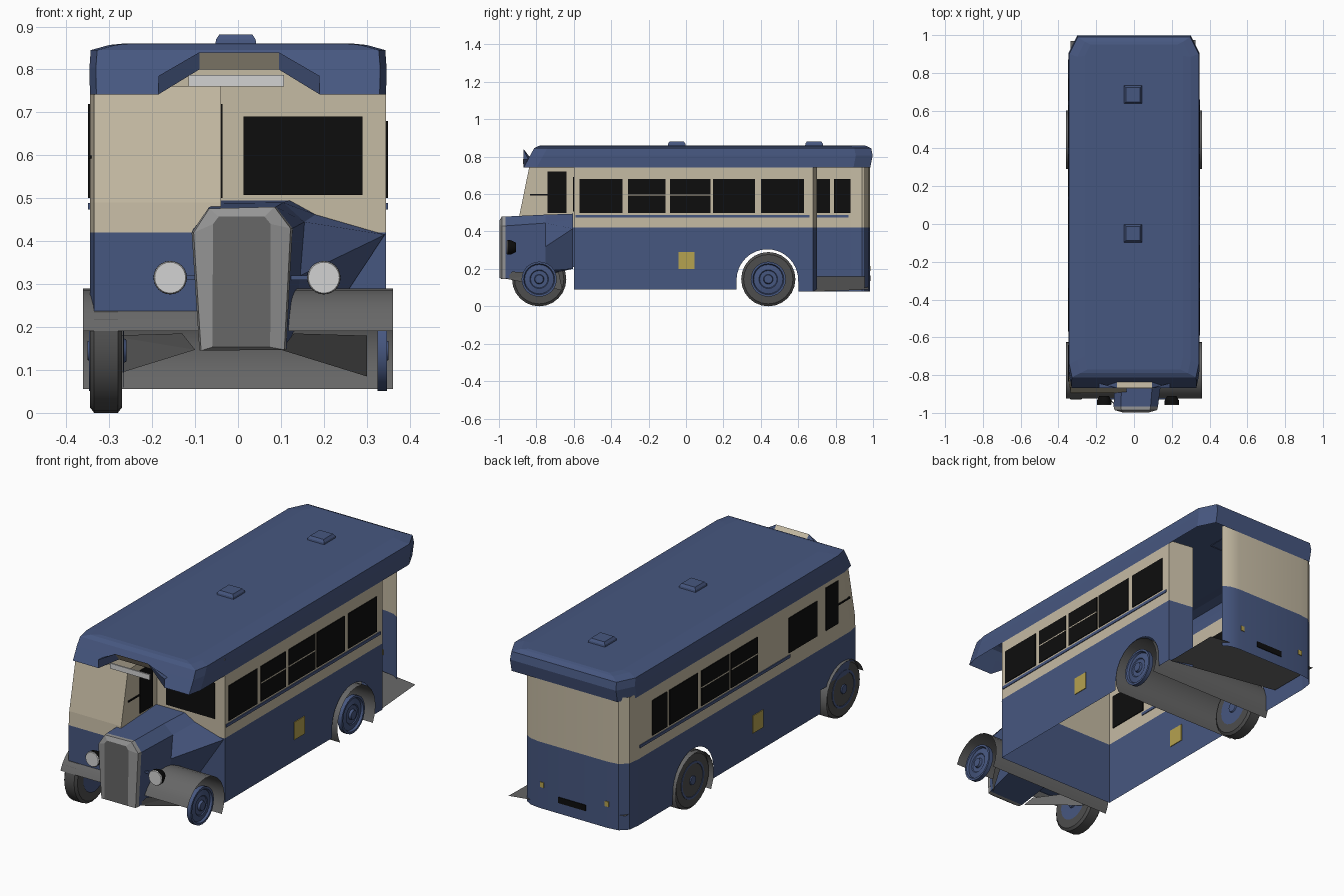
import bpy, bmesh, math

if "Cube" in bpy.data.objects:
    bpy.data.objects.remove(bpy.data.objects["Cube"])

def mat(name, r, g, b):
    m = bpy.data.materials.new(name)
    m.diffuse_color = (r, g, b, 1)
    m.use_nodes = True
    m.node_tree.nodes["Principled BSDF"].inputs["Base Color"].default_value = m.diffuse_color
    return m

BLUE = mat("blue", 0.062, 0.095, 0.215)
CREAM = mat("cream", 0.56, 0.495, 0.37)
GREY = mat("grey", 0.135, 0.135, 0.135)
TYRE = mat("dark_grey", 0.075, 0.075, 0.075)
SILVER = mat("silver", 0.30, 0.30, 0.30)
WHITE = mat("white", 0.65, 0.65, 0.65)
BLACK = mat("black", 0.004, 0.004, 0.004)
YELLOW = mat("yellow", 0.46, 0.36, 0.08)

def mesh(name, verts, faces, mats, rule=None):
    me = bpy.data.meshes.new(name)
    me.from_pydata(verts, [], faces)
    ob = bpy.data.objects.new(name, me)
    bpy.context.collection.objects.link(ob)
    for m in mats:
        me.materials.append(m)
    bm = bmesh.new()
    bm.from_mesh(me)
    bmesh.ops.recalc_face_normals(bm, faces=bm.faces)
    bm.to_mesh(me)
    bm.free()
    if rule:
        for p in me.polygons:
            p.material_index = rule(p.center)
    return ob

def box(name, x, y, z, m):
    v = [(a, b, c) for a in x for b in y for c in z]
    f = [(0, 1, 3, 2), (4, 6, 7, 5), (0, 4, 5, 1), (2, 3, 7, 6), (0, 2, 6, 4), (1, 5, 7, 3)]
    return mesh(name, v, f, [m])

def loft(name, rings, mats, closed=True, caps=(False, False), rule=None):
    n = len(rings[0])
    v = [p for r in rings for p in r]
    f = [(k * n + i, k * n + (i + 1) % n, (k + 1) * n + (i + 1) % n, (k + 1) * n + i)
         for k in range(len(rings) - 1) for i in range(n if closed else n - 1)]
    if caps[0]:
        f.append(tuple(range(n)))
    if caps[1]:
        f.append(tuple(range((len(rings) - 1) * n, len(rings) * n)))
    return mesh(name, v, f, mats, rule)

def smooth(ob, angle=35):
    bpy.ops.object.select_all(action='DESELECT')
    ob.select_set(True)
    bpy.context.view_layer.objects.active = ob
    bpy.ops.object.shade_smooth_by_angle(angle=math.radians(angle))

def blue_below(c):
    return 0 if c.z < 0.42 else 1

# lower edge of the body sides, with the rear wheel arch opening
AY, AZ, AR = 0.435, 0.14, 0.165
def bottom(y):
    d = AR ** 2 - (y - AY) ** 2
    if d >= 0:
        return AZ + math.sqrt(d)
    return 0.09 if y < AY else 0.08

def wall(name, path, top=0.76):
    rows = [[(x, y, bottom(y)) for x, y in path],
            [(x, y, 0.42) for x, y in path], [(x, y, top) for x, y in path]]
    return loft(name, rows, [BLUE, CREAM], closed=False, rule=blue_below)

arch = [AY - AR - 0.001] + [AY - AR * math.cos(math.pi * i / 16) * 0.9999 for i in range(17)] + [AY + AR + 0.001]
wall("right_side", [(0.345, y) for y in [-0.6] + arch + [0.68]])
wall("entrance_partition", [(0.345, 0.68), (0.21, 0.70)])
wall("front_bulkhead", [(0.345, -0.6), (-0.345, -0.6)], 0.83)
wall("left_side", [(-0.345, y) for y in [-0.6] + arch + [0.88]])
rear = wall("rear_wall", [(-0.345, 0.88), (-0.337, 0.94), (-0.30, 0.975), (-0.24, 0.983),
                          (0.15, 0.983), (0.20, 0.975), (0.235, 0.955)])
smooth(rear)

# driver cab with a sloping front
cab_path = [(-0.345, -0.6), (-0.345, -0.84), (-0.335, -0.895), (-0.04, -0.895), (-0.04, -0.6)]
cab = [[(x, y + (s if y < -0.7 else 0), z) for x, y in cab_path]
       for z, s in ((0.21, 0), (0.42, 0), (0.49, 0.005), (0.76, 0.06))]
loft("driver_cab", cab, [BLUE, CREAM], closed=False, rule=blue_below)
box("cab_floor", (-0.335, -0.04), (-0.89, -0.6), (0.21, 0.215), BLUE)

# roof: stacked outlines, with a raised opening in the front edge
def outline(w, yf, yr, z, c, zm=None, ym=None):
    zm = z if zm is None else zm
    ym = yf if ym is None else ym
    return [(-w, yf + 0.07, z), (-w + 0.015, yf, z), (-0.185, yf, z), (-0.09, ym, zm),
            (0.095, ym, zm), (0.19, yf, z), (w - 0.015, yf, z), (w, yf + 0.07, z),
            (w, yr - c, z), (w - c * 0.5, yr, z), (-w + c * 0.5, yr, z), (-w, yr - c, z)]

loft("roof", [outline(0.345, -0.868, 0.985, 0.742, 0.09, 0.80, -0.837),
              outline(0.346, -0.834, 0.998, 0.805, 0.09),
              outline(0.343, -0.812, 0.99, 0.845, 0.09),
              outline(0.30, -0.79, 0.965, 0.857, 0.08),
              outline(0.26, -0.77, 0.95, 0.861, 0.06)], [BLUE], caps=(False, True))
for i, y in enumerate((-0.05, 0.685)):
    loft("roof_vent_%d" % i, [[(-0.005 + sx * w, y + sy * w, z) for sx, sy in ((-1, -1), (1, -1), (1, 1), (-1, 1))]
                              for w, z in ((0.048, 0.858), (0.046, 0.87), (0.038, 0.882))], [BLUE], caps=(False, True))

# destination board leaning out over the cab, with side wings
mesh("destination_board", [(-0.09, -0.837, 0.80), (0.095, -0.837, 0.80), (0.095, -0.868, 0.84), (-0.09, -0.868, 0.84)],
     [(0, 1, 2, 3)], [CREAM])
for s in (-1, 1):
    a, b = (-0.185, -0.09) if s < 0 else (0.19, 0.095)
    mesh("board_wing", [(a, -0.868, 0.742), (a, -0.868, 0.785), (b, -0.868, 0.84), (b, -0.837, 0.80), (a, -0.843, 0.785)],
         [(0, 1, 2, 3), (1, 2, 4)], [BLUE])
box("front_sign", (-0.115, 0.107), (-0.872, -0.864), (0.76, 0.787), WHITE)

# windows and other thin plates, seen from both faces of the wall
def side_plate(name, x, y0, y1, z0, z1, m, t=0.004):
    box(name, (x - t, x + t), (y0, y1), (z0, z1), m)

wins = [(-0.57, -0.34), (-0.31, -0.11), (-0.085, 0.13), (0.145, 0.37), (0.40, 0.63)]
for i, (a, b) in enumerate(wins):
    side_plate("right_window", 0.345, a, b, 0.50, 0.68, BLACK)
    if i != 1:
        side_plate("left_window", -0.345, a, b, 0.50, 0.68, BLACK)
    if i in (1, 2):
        side_plate("right_window_bar", 0.345, a, b, 0.592, 0.598, CREAM, 0.0048)
    if i in (2, 3):
        side_plate("left_window_bar", -0.345, a, b, 0.592, 0.598, CREAM, 0.0048)
side_plate("left_rear_window", -0.345, 0.65, 0.77, 0.50, 0.68, BLACK)
side_plate("inner_rear_window", -0.339, 0.79, 0.88, 0.50, 0.68, BLACK, 0.003)
side_plate("right_stripe", 0.345, -0.59, 0.66, 0.474, 0.489, BLUE)
side_plate("left_stripe", -0.345, -0.35, 0.87, 0.474, 0.489, BLUE)
side_plate("right_yellow_panel", 0.345, -0.04, 0.045, 0.20, 0.29, YELLOW)
side_plate("left_yellow_panel", -0.345, -0.13, -0.045, 0.20, 0.29, YELLOW)
for x in (-0.345, -0.04):
    side_plate("cab_door_window", x, -0.74, -0.64, 0.50, 0.72, BLACK)
    side_plate("cab_door_rail", x, -0.835, -0.74, 0.592, 0.60, BLACK)
box("bulkhead_window", (0.013, 0.29), (-0.604, -0.596), (0.507, 0.69), BLACK)
box("rear_number_plate", (-0.12, 0.035), (0.979, 0.987), (0.135, 0.165), BLACK)
for x in (-0.24, 0.128):
    box("rear_lamp", (x - 0.011, x + 0.011), (0.979, 0.987), (0.19, 0.216), YELLOW)

# sloping rear entrance platform
mesh("rear_platform", [(0.335, 0.68, 0.078), (0.325, 0.975, 0.09), (-0.335, 0.97, 0.16), (-0.335, 0.68, 0.16)],
     [(0, 1, 2, 3)], [GREY])

# bonnet flaring back to the bulkhead
def section(y, pts):
    return [(x, y, z) for x, z in pts]

bonnet = [
    section(-0.965, [(-0.09, 0.145), (-0.108, 0.42), (-0.07, 0.476), (0.088, 0.48), (0.127, 0.43), (0.12, 0.32), (0.112, 0.147)]),
    section(-0.75, [(-0.085, 0.17), (-0.10, 0.44), (-0.06, 0.488), (0.105, 0.49), (0.155, 0.445), (0.145, 0.32), (0.13, 0.19)]),
    section(-0.605, [(-0.08, 0.20), (-0.08, 0.46), (-0.04, 0.495), (0.12, 0.495), (0.18, 0.462), (0.342, 0.415), (0.20, 0.20)])]
loft("bonnet", bonnet, [BLUE])

# radiator shell and grille
shell_back = [(x, -0.965, z) for x, _, z in bonnet[0][:5] + bonnet[0][6:]]
shell_mid = [(0.01 + (x - 0.01) * 0.96, -0.985, z) for x, _, z in shell_back]
grille = [(-0.06, -0.998, 0.153), (-0.058, -0.998, 0.44), (-0.045, -0.998, 0.457),
          (0.062, -0.998, 0.457), (0.076, -0.998, 0.44), (0.075, -0.998, 0.153)]
loft("radiator_shell", [shell_back, shell_mid, grille], [SILVER])
mesh("radiator_grille", grille, [tuple(range(6))], [GREY])

# lathe around an axis: profile of (offset, radius)
def lathe(name, profile, centre, axis, m, n=24):
    rings = []
    for o, r in profile:
        ring = []
        for i in range(n):
            a = 2 * math.pi * i / n
            p, q = r * math.cos(a), r * math.sin(a)
            d = (o, p, q) if axis == 'x' else (p, o, q)
            ring.append(tuple(c + e for c, e in zip(centre, d)))
        rings.append(ring)
    ob = loft(name, rings, [m], caps=(True, True))
    smooth(ob)
    return ob

for x in (-0.158, 0.20):
    lathe("headlamp_body", [(0, 0.039), (0.02, 0.038), (0.045, 0.025)], (x, -0.955, 0.315), 'y', BLACK)
    lathe("headlamp_lens", [(-0.004, 0.036), (0.001, 0.039)], (x, -0.955, 0.315), 'y', WHITE)
    box("headlamp_bracket", (min(x, 0.01), max(x, 0.01)), (-0.93, -0.92), (0.31, 0.32), BLUE)

# wheels: discs on both sides, tyres on the left
for y in (-0.785, 0.44):
    for s in (-1, 1):
        lathe("wheel_disc", [(s * 0.325, 0.094), (s * 0.347, 0.094), (s * 0.347, 0.083), (s * 0.336, 0.078),
                             (s * 0.342, 0.05), (s * 0.338, 0.046), (s * 0.338, 0.026), (s * 0.35, 0.022)],
              (0, y, 0.145), 'x', BLUE)
    tyre = [(-0.27, 0.09), (-0.27, 0.132), (-0.28, 0.145), (-0.335, 0.145), (-0.345, 0.132), (-0.345, 0.092)]
    lathe("tyre", tyre, (0, y, 0.145), 'x', TYRE).data
    lathe("wheel_inner_disc", [(-0.266, 0.09), (-0.268, 0.03), (-0.26, 0.025)], (0, y, 0.145), 'x', BLUE)

# full-width curved mudguards
def mudguard(name, y, a0, a1):
    pts = [(y + 0.155 * math.cos(math.radians(a0 + (a1 - a0) * i / 14)),
            0.135 + 0.155 * math.sin(math.radians(a0 + (a1 - a0) * i / 14))) for i in range(15)]
    smooth(loft(name, [[(x, p, q) for p, q in pts] for x in (-0.361, 0.361)], [GREY], closed=False))

mudguard("front_mudguard", -0.78, -31, 159)
mudguard("rear_mudguard", 0.445, -31, 211)

# fairing sheets under the bonnet
for s in (-1, 1):
    mesh("under_fairing", [(s * 0.10, -0.96, 0.147), (s * 0.30, -0.66, 0.085), (s * 0.30, -0.68, 0.18), (s * 0.13, -0.93, 0.185)],
         [(0, 1, 2), (0, 2, 3)], [GREY])
